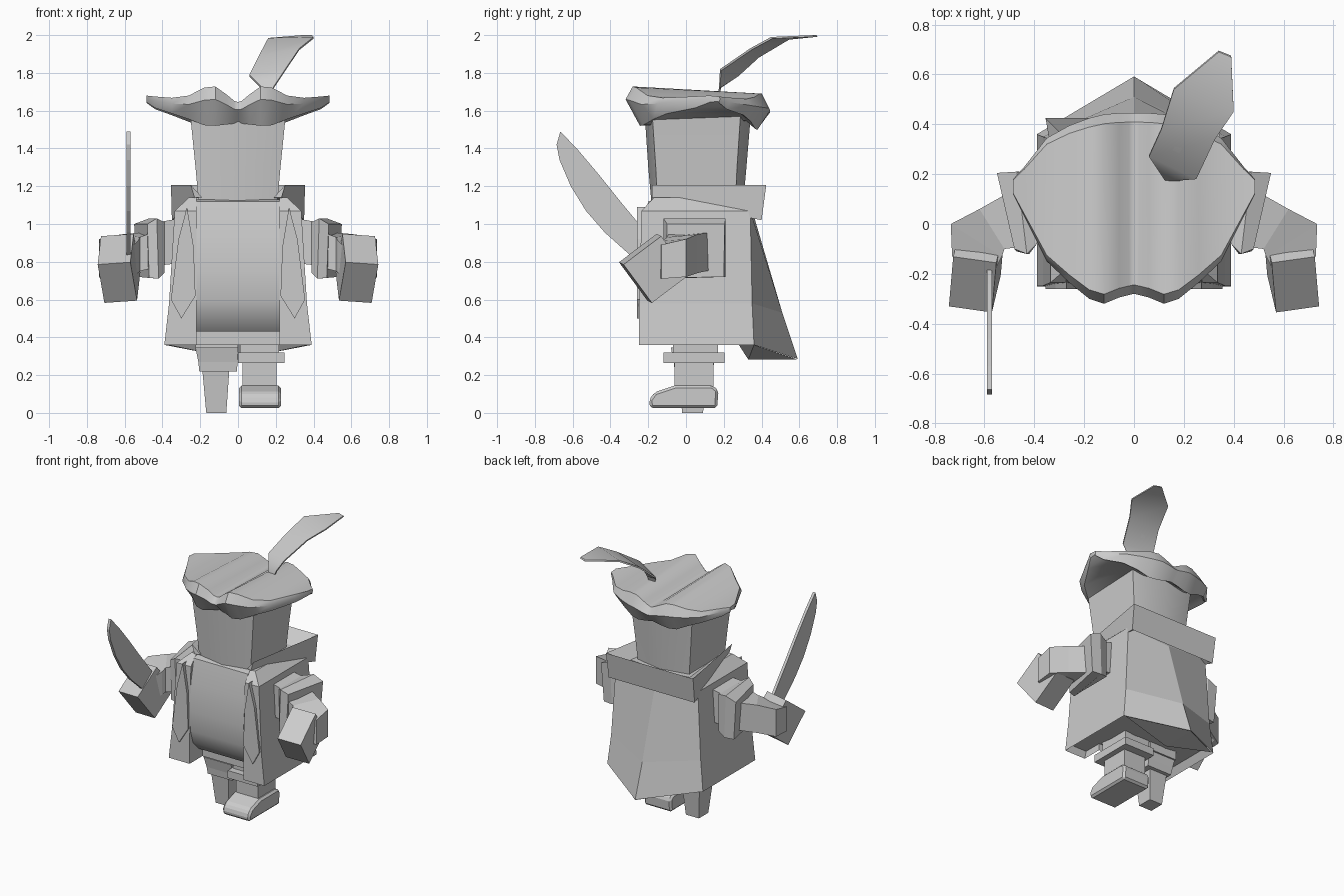
import bpy, bmesh, math
from mathutils import Matrix, Vector


def finish(name, bm, smooth=0):
    bmesh.ops.recalc_face_normals(bm, faces=bm.faces[:])
    me = bpy.data.meshes.new(name)
    bm.to_mesh(me)
    bm.free()
    if smooth:
        for p in me.polygons:
            p.use_smooth = True
        me.set_sharp_from_angle(angle=math.radians(smooth))
    ob = bpy.data.objects.new(name, me)
    bpy.context.collection.objects.link(ob)
    return ob


def loft(name, rings, smooth=0, side=1):
    """Skin between equal-sized closed rings and cap both ends."""
    bm = bmesh.new()
    vs = [[bm.verts.new((side * x, y, z)) for x, y, z in r] for r in rings]
    n = len(rings[0])
    for a, b in zip(vs, vs[1:]):
        for i in range(n):
            j = (i + 1) % n
            bm.faces.new((a[i], a[j], b[j], b[i]))
    bm.faces.new(vs[0])
    bm.faces.new(vs[-1])
    return finish(name, bm, smooth)


def sym(pts):
    """Complete a half ring by mirroring it across x = 0."""
    return pts + [(-x, y, z) for x, y, z in reversed(pts) if x > 0]


def stack(name, levels, smooth=0):
    """Box-section column from (z, x0, x1, y0, y1) levels."""
    return loft(name, [[(a, c, z), (b, c, z), (b, d, z), (a, d, z)]
                       for z, a, b, c, d in levels], smooth)


def plate(name, yz, x0, x1, smooth=0):
    """Side profile extruded across x."""
    return loft(name, [[(x, y, z) for y, z in yz] for x in (x0, x1)], smooth)


def hull(name, pts):
    bm = bmesh.new()
    for p in pts:
        bm.verts.new(p)
    bmesh.ops.convex_hull(bm, input=bm.verts[:])
    return finish(name, bm)


# Head: tapered block with bowed front and back
loft("head", [sym([(0, f, z), (w, sf, z), (w, sb, z), (0, b, z)])
              for z, w, f, sf, sb, b in ((1.08, .205, -.18, -.15, .26, .30),
                                         (1.30, .225, -.20, -.16, .27, .32),
                                         (1.60, .255, -.22, -.18, .29, .345))], 35)

# Hat: y-z sections lofted across x (x, front y, back y, front z, back z, underside z)
cols = [(0, -.28, .445, 1.645, 1.635, 1.535), (.02, -.285, .445, 1.652, 1.642, 1.532),
        (.06, -.295, .445, 1.685, 1.662, 1.527),
        (.12, -.32, .44, 1.728, 1.69, 1.52), (.18, -.30, .425, 1.722, 1.69, 1.523),
        (.26, -.235, .395, 1.68, 1.672, 1.555), (.35, -.15, .345, 1.668, 1.662, 1.585),
        (.44, .03, .23, 1.675, 1.67, 1.615), (.485, .12, .18, 1.68, 1.675, 1.645)]
sections = []
for x, f, b, zf, zb, lo in cols:
    w = b - f
    h = min(zf - lo, zb - lo)
    sections.append([(x, f, zf - .4 * h), (x, f + .05 * w, zf), (x, b - .05 * w, zb),
                     (x, b, zb - .45 * h), (x, b - .08 * w, lo - .12 * h),
                     (x, b - .15 * w, lo + .15 * h), (x, f + .1 * w, lo)])
mirrored = [[(-x, y, z) for x, y, z in s] for s in reversed(sections[1:])]
loft("hat", mirrored + sections, 40)

# Feather: thin curved strip
rows = [((.13, .17, 1.68), (.17, .17, 1.68)), ((.12, .18, 1.73), (.19, .175, 1.73)),
        ((.06, .27, 1.79), (.25, .18, 1.82)), ((.11, .38, 1.89), (.325, .34, 1.93)),
        ((.16, .54, 1.985), (.40, .45, 1.99)), ((.34, .69, 2.0), (.39, .67, 2.0))]
off = Vector((0, .006, -.009))
loft("feather", [[Vector(a), Vector(b), Vector(b) + off, Vector(a) + off]
                 for a, b in rows], 40)

# Coat: flared body with an open front notch, a ridged back and a hollow hem
coat = [(1.14, .26, -.17, .30, .32, 1.14), (1.07, .335, -.235, .34, .36, 1.04),
        (.58, .365, -.248, .35, .51, .53), (.36, .39, -.25, .36, .592, .285),
        (.41, .36, -.235, .33, .40, .37)]
loft("coat", [sym([(.22, -.10, z), (.22, f, z), (w, f, z), (w, sb, z), (0, b, zt)])
              for z, w, f, sb, b, zt in coat])
hull("coat_tail", [(.37, .36, .36), (-.37, .36, .36), (0, .592, .282),
                   (0, .33, .282), (0, .28, .36)])

# Shirt front: rounded panel
plate("shirt_front", [(-.16, 1.13), (-.20, 1.12), (-.235, .95), (-.25, .75), (-.24, .60),
                      (-.21, .50), (-.14, .43), (.10, .43), (.10, 1.13)], -.221, .221, 40)

# Collar: band around the neck, open at the front
half = [[(.23, -.18, 1.14), (.25, -.18, 1.207), (.19, -.165, 1.14)],
        [(.35, .40, 1.02), (.355, .425, 1.207), (.21, .28, 1.12)]]
loft("collar", half + [[(-x, y, z) for x, y, z in r] for r in reversed(half)])


def rect_x(x, y0, y1, z0, z1):
    return [(x, y0, z0), (x, y1, z0), (x, y1, z1), (x, y0, z1)]


for side, word in ((1, "left"), (-1, "right")):
    # Lapel
    lapel = [(.27, 1.09), (.235, .88), (.225, .62), (.30, .50), (.355, .60), (.315, .92)]
    loft(word + "_lapel", [[(x, y, z) for x, z in lapel] for y in (-.20, -.26)], 0, side)
    # Sleeve and flared cuff
    loft(word + "_sleeve", [rect_x(.25, -.05, .17, .80, 1.04),
                            rect_x(.42, -.08, .17, .78, 1.01)], 0, side)
    loft(word + "_cuff", [rect_x(.39, -.08, .18, .74, 1.01),
                          [(.42, -.12, .71), (.46, .21, .72), (.47, .21, 1.03), (.43, -.12, 1.03)],
                          [(.47, -.11, .715), (.53, .20, .72), (.55, .205, 1.0), (.48, -.10, 1.0)]],
         0, side)
    # Forearm bending forward into the fist
    loft(word + "_forearm", [
        [(.44, -.09, .77), (.46, .15, .76), (.46, .15, .96), (.44, -.09, .96)],
        [(.52, -.10, .75), (.62, .06, .74), (.62, .06, .945), (.52, -.10, .93)],
        [(.53, -.13, .74), (.735, .0, .72), (.735, .0, .92), (.53, -.13, .91)],
        [(.55, -.17, .73), (.73, -.13, .71), (.73, -.13, .89), (.55, -.17, .89)]], 0, side)
    # Fist
    bm = bmesh.new()
    rot = Matrix.Rotation(math.radians(8 * side), 4, 'Z') @ \
        Matrix.Rotation(math.radians(4 * side), 4, 'Y') @ Matrix.Rotation(math.radians(37), 4, 'X')
    bmesh.ops.create_cube(bm, size=1, matrix=Matrix.Translation((.63 * side, -.168, .765)) @ rot
                          @ Matrix.Diagonal((.175, .25, .255, 1)))
    finish(word + "_hand", bm)

# Sword: curved blade held in the right fist
plate("sword_blade", [(-.665, 1.49), (-.57, 1.39), (-.46, 1.26), (-.34, 1.11), (-.24, .99),
                      (-.12, .84), (-.18, .77), (-.29, .83), (-.43, .955), (-.53, 1.07),
                      (-.61, 1.20), (-.67, 1.34), (-.685, 1.42)], -.59, -.57)
plate("sword_grip", [(-.13, .90), (-.10, .86), (-.22, .66), (-.26, .70)], -.60, -.56)

# Right leg: breeches, socket and tapered peg
stack("right_breeches", [(.33, -.225, .0, -.07, .17), (.45, -.225, .0, -.07, .17)])
stack("peg_socket", [(.22, -.205, -.005, -.06, .14), (.27, -.21, -.003, -.065, .15),
                     (.345, -.225, .0, -.08, .16)])
stack("peg_leg", [(0, -.168, -.062, -.02, .09), (.24, -.19, -.045, -.045, .115)])

# Left leg: breeches, strap and boot
stack("left_breeches", [(.30, .01, .215, -.07, .17), (.45, .01, .22, -.07, .17)])
stack("boot_shaft", [(.10, .025, .205, -.06, .145), (.30, .025, .205, -.06, .145)])
stack("boot_strap", [(.265, .0, .245, -.12, .205), (.32, .0, .245, -.12, .205)])
foot = plate("boot_foot", [(-.06, .145), (-.165, .11), (-.195, .07), (-.19, .025), (.165, .025),
                           (.172, .12), (.14, .145)], .005, .228)
bev = foot.modifiers.new("edge", 'BEVEL')
bev.width = .014
bev.segments = 1
